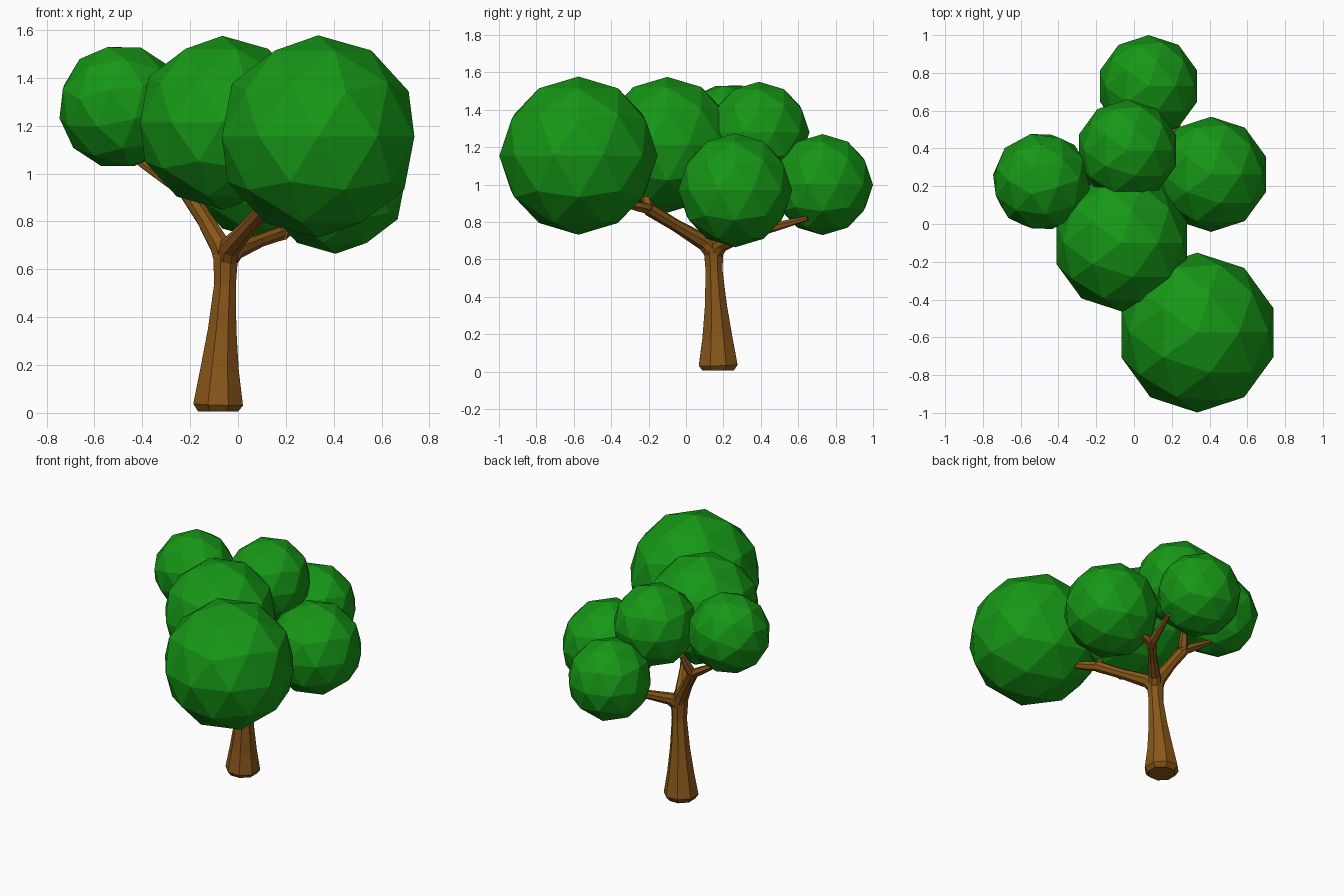
import bpy, bmesh, math
from mathutils import Vector

if "Cube" in bpy.data.objects:
    bpy.data.objects.remove(bpy.data.objects["Cube"])


def material(name, color):
    m = bpy.data.materials.new(name)
    m.diffuse_color = color
    m.use_nodes = True
    m.node_tree.nodes["Principled BSDF"].inputs["Base Color"].default_value = m.diffuse_color
    return m


LEAF = material("leaf green", (0.008, 0.31, 0.008, 1))
BARK = material("bark brown", (0.25, 0.095, 0.01, 1))


def finish(name, bm, mat):
    bmesh.ops.recalc_face_normals(bm, faces=bm.faces)
    mesh = bpy.data.meshes.new(name)
    bm.to_mesh(mesh)
    bm.free()
    mesh.materials.append(mat)
    ob = bpy.data.objects.new(name, mesh)
    bpy.context.collection.objects.link(ob)
    return ob


def foliage(name, center, radius, rotation=(0, 0, 0)):
    bm = bmesh.new()
    bmesh.ops.create_icosphere(bm, subdivisions=2, radius=radius)
    ob = finish(name, bm, LEAF)
    ob.location = center
    ob.rotation_euler = [math.radians(a) for a in rotation]


def limb(name, path, sides=8):
    """Tapered faceted tube through (x, y, z, radius) points."""
    bm = bmesh.new()
    pts = [Vector(p[:3]) for p in path]
    rings = []
    for i, p in enumerate(pts):
        tangent = pts[min(i + 1, len(pts) - 1)] - pts[max(i - 1, 0)]
        q = Vector((0, 0, 1)).rotation_difference(tangent)
        ring = []
        for k in range(sides):
            a = 2 * math.pi * (k + 0.5) / sides
            offset = Vector((math.cos(a), math.sin(a), 0)) * path[i][3]
            ring.append(bm.verts.new(p + q @ offset))
        rings.append(ring)
    for lo, hi in zip(rings, rings[1:]):
        for k in range(sides):
            n = (k + 1) % sides
            bm.faces.new((lo[k], lo[n], hi[n], hi[k]))
    bm.faces.new(rings[0][::-1])
    bm.faces.new(rings[-1])
    finish(name, bm, BARK)


# Foliage clumps
foliage("foliage_front", (0.335, -0.575, 1.155), 0.423)
foliage("foliage_middle", (-0.065, -0.10, 1.213), 0.363)
foliage("foliage_left", (-0.49, 0.225, 1.28), 0.263, (12, -15, 10))
foliage("foliage_back_low", (0.077, 0.73, 1.0), 0.27)
foliage("foliage_back_high", (-0.035, 0.39, 1.28), 0.27)
foliage("foliage_right", (0.408, 0.263, 0.97), 0.305)

# Flared trunk
limb("trunk", [(-0.083, 0.172, 0.005, 0.09), (-0.083, 0.172, 0.035, 0.112),
               (-0.077, 0.168, 0.18, 0.087), (-0.066, 0.16, 0.35, 0.064),
               (-0.054, 0.15, 0.54, 0.049), (-0.052, 0.147, 0.65, 0.056),
               (-0.052, 0.146, 0.72, 0.035)])

# Three main branches, each splitting into two twigs
front_fork = (0.13, -0.20, 0.87, 0.036)
right_fork = (0.19, 0.40, 0.755, 0.03)
left_fork = (-0.21, 0.23, 0.92, 0.036)
limb("front_branch", [(-0.052, 0.16, 0.61, 0.045), (-0.035, 0.10, 0.69, 0.045),
                      (0.05, -0.06, 0.785, 0.033), front_fork])
limb("right_branch", [(-0.06, 0.14, 0.61, 0.042), (-0.01, 0.19, 0.68, 0.04),
                      (0.09, 0.29, 0.72, 0.029), right_fork])
limb("left_branch", [(-0.05, 0.145, 0.61, 0.045), (-0.075, 0.155, 0.70, 0.046),
                     (-0.14, 0.19, 0.81, 0.036), left_fork])
for name, fork, tip in (
        ("front_twig_a", front_fork, (0.25, -0.34, 0.90, 0.018)),
        ("front_twig_b", front_fork, (0.08, -0.22, 0.96, 0.018)),
        ("right_twig_a", right_fork, (0.26, 0.65, 0.82, 0.013)),
        ("right_twig_b", right_fork, (0.34, 0.41, 0.80, 0.015)),
        ("left_twig_a", left_fork, (-0.41, 0.26, 1.045, 0.015)),
        ("left_twig_b", left_fork, (-0.17, 0.29, 1.06, 0.018))):
    f, t = Vector(fork), Vector(tip)
    start = f - (t - f) * 0.12
    start.w = 0.031
    limb(name, [tuple(start), tuple(f.lerp(t, 0.4)), tip], 6)
